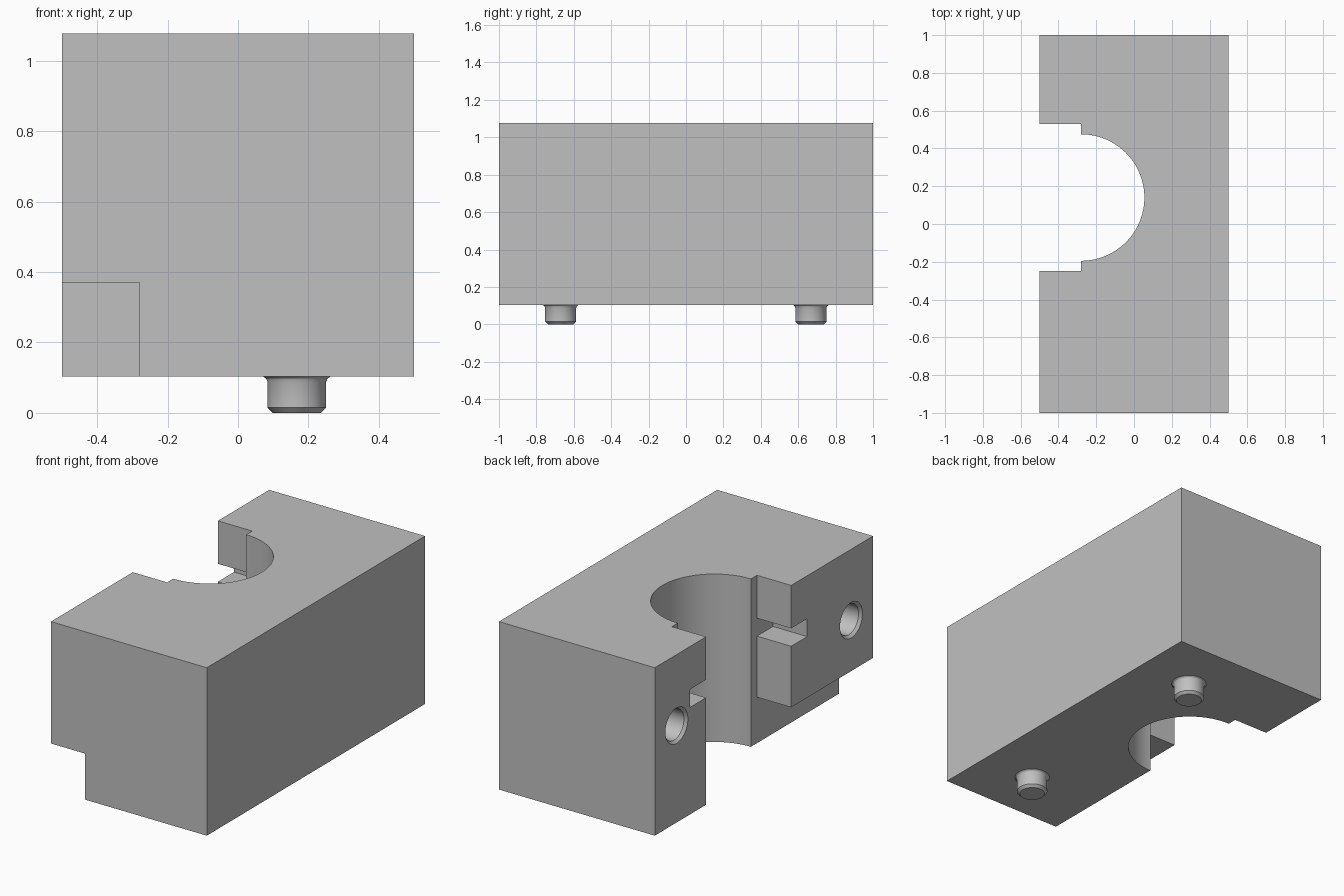
import bpy, bmesh, math
from mathutils import Matrix

cube = bpy.data.objects.get("Cube")
if cube:
    bpy.data.objects.remove(cube, do_unlink=True)

# Main dimensions
BOTTOM, TOP = 0.103, 1.077
STEP_X = -0.28                     # depth of the wide recess
REC_Y0, REC_Y1 = -0.25, 0.53       # ends of the wide recess
BORE_Y, BORE_R = 0.14, 0.335

grey = bpy.data.materials.new("plain grey")
grey.use_nodes = True
colour = (0.53, 0.53, 0.53, 1)
grey.diffuse_color = colour
grey.node_tree.nodes["Principled BSDF"].inputs["Base Color"].default_value = colour


def add_object(name, bm):
    bmesh.ops.recalc_face_normals(bm, faces=bm.faces)
    mesh = bpy.data.meshes.new(name)
    bm.to_mesh(mesh)
    bm.free()
    mesh.materials.append(grey)
    obj = bpy.data.objects.new(name, mesh)
    bpy.context.collection.objects.link(obj)
    return obj


def make_box(name, low, high):
    bm = bmesh.new()
    bmesh.ops.create_cube(bm, size=1)
    for v in bm.verts:
        v.co = [(a + b) / 2 + c * (b - a) for a, b, c in zip(low, high, v.co)]
    return add_object(name, bm)


def make_turned(name, profile, matrix, sides=48):
    """Stack rings of (radius, height) around z, cap the ends, then place."""
    bm = bmesh.new()
    rings = [[bm.verts.new((r * math.cos(math.tau * i / sides),
                            r * math.sin(math.tau * i / sides), h))
              for i in range(sides)] for r, h in profile]
    for a, b in zip(rings, rings[1:]):
        for i in range(sides):
            j = (i + 1) % sides
            bm.faces.new((a[i], a[j], b[j], b[i]))
    bm.faces.new(rings[0])
    bm.faces.new(rings[-1])
    bmesh.ops.transform(bm, matrix=matrix, verts=bm.verts)
    return add_object(name, bm)


def smooth(obj):
    bpy.ops.object.select_all(action='DESELECT')
    obj.select_set(True)
    bpy.context.view_layer.objects.active = obj
    bpy.ops.object.shade_smooth_by_angle(angle=math.radians(25))


def cut(obj, cutter):
    cutter.hide_render = True
    mod = obj.modifiers.new("cut", 'BOOLEAN')
    mod.operation, mod.solver, mod.object = 'DIFFERENCE', 'EXACT', cutter
    bpy.ops.object.select_all(action='DESELECT')
    obj.select_set(True)
    bpy.context.view_layer.objects.active = obj
    bpy.ops.object.modifier_apply(modifier=mod.name)
    bpy.data.objects.remove(cutter, do_unlink=True)


# Block: outline with the recess and half-round bore, extruded upward
outline = [(-0.5, -1), (0.5, -1), (0.5, 1), (-0.5, 1), (-0.5, REC_Y1), (STEP_X, REC_Y1)]
steps = 48
for i in range(steps + 1):
    a = math.pi / 2 - math.pi * i / steps
    outline.append((STEP_X + BORE_R * math.cos(a), BORE_Y + BORE_R * math.sin(a)))
outline += [(STEP_X, REC_Y0), (-0.5, REC_Y0)]
bm = bmesh.new()
base = bm.faces.new([bm.verts.new((x, y, BOTTOM)) for x, y in outline])
lifted = bmesh.ops.extrude_face_region(bm, geom=[base], use_keep_orig=True)["geom"]
for v in lifted:
    if isinstance(v, bmesh.types.BMVert):
        v.co.z = TOP
block = add_object("clamp_block", bm)

# Lower corner notch along the front half
cut(block, make_box("notch_cutter", (-0.6, -1.1, 0), (STEP_X, -0.22, 0.37)))

# Slots facing each other across the recess
for y0, y1 in ((REC_Y0 - 0.147, REC_Y0 + 0.03), (REC_Y1 - 0.03, REC_Y1 + 0.147)):
    cut(block, make_box("slot_cutter", (-0.6, y0, 0.724), (STEP_X, y1, 0.828)))

# Chamfered blind screw holes in the side
hole = [(0.103, -0.05), (0.103, 0), (0.088, 0.015), (0.088, 0.4)]
for y in (-0.8, 0.8):
    place = Matrix.Translation((-0.5, y, 0.665)) @ Matrix.Rotation(math.pi / 2, 4, 'Y')
    cut(block, make_turned("hole_cutter", hole, place))
smooth(block)

# Locating pins with chamfered tips and flared roots
pin = [(0.068, 0), (0.083, 0.015), (0.083, 0.088), (0.087, 0.097), (0.095, BOTTOM)]
for name, y in (("front_pin", -0.67), ("back_pin", 0.668)):
    smooth(make_turned(name, pin, Matrix.Translation((0.167, y, 0))))
